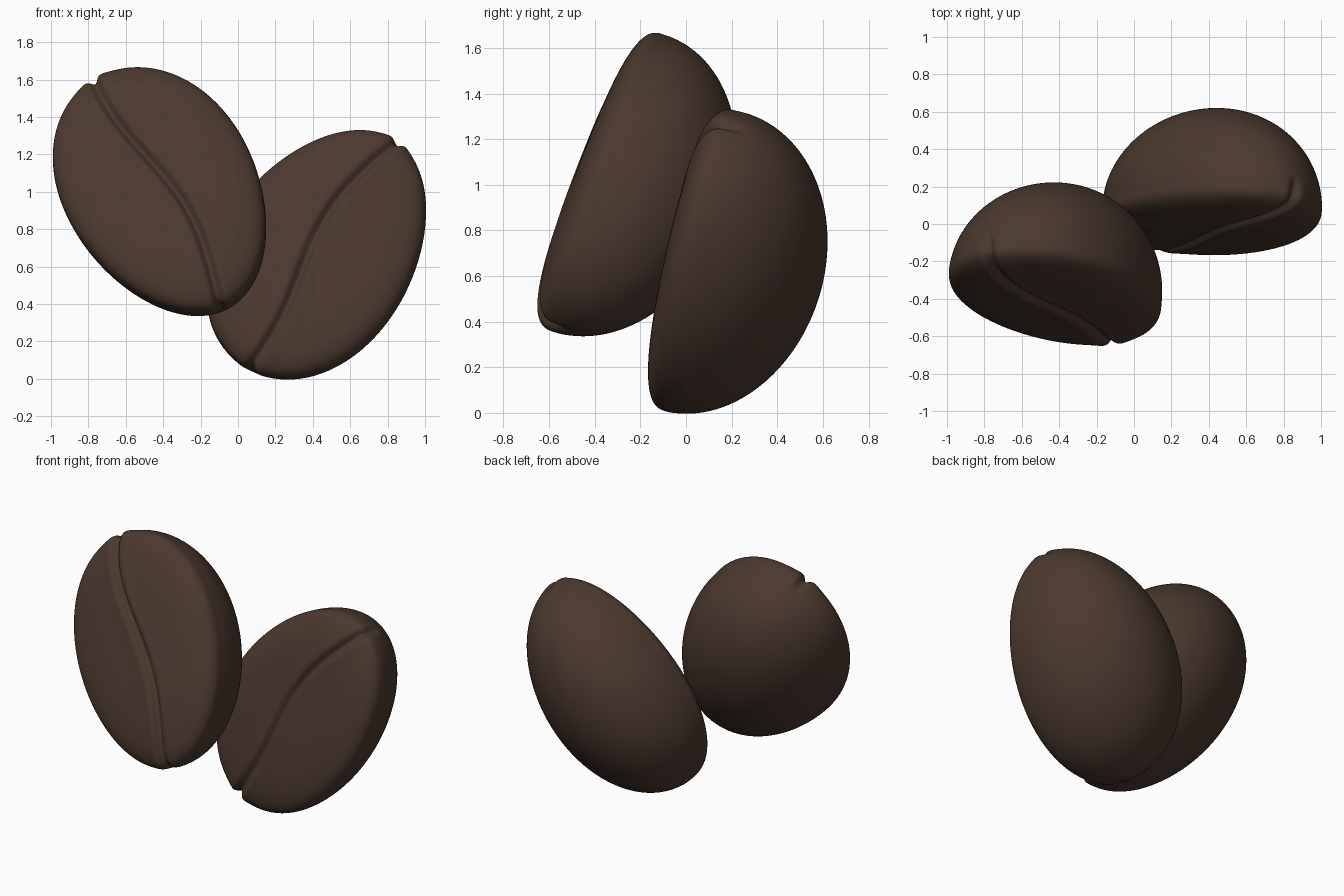
import bpy
import bmesh
from math import sin, exp, hypot, radians
from mathutils import Matrix, Vector

cube = bpy.data.objects.get("Cube")
if cube:
    bpy.data.objects.remove(cube, do_unlink=True)

# Roasted brown, one colour for everything
brown = bpy.data.materials.new("roasted_brown")
brown.use_nodes = True
COLOUR = (0.070, 0.040, 0.028, 1)
brown.diffuse_color = COLOUR
bsdf = brown.node_tree.nodes["Principled BSDF"]
bsdf.inputs["Base Color"].default_value = COLOUR
bsdf.inputs["Roughness"].default_value = 0.6

HALF_WIDTH, HALF_LENGTH = 0.515, 0.735
FACE_DEPTH, DOME_DEPTH = 0.15, 0.53
FACE_POWER = 3.0


def bean_point(p):
    """Turn a unit sphere point into an egg outline with a flat face and a domed back."""
    x, y, z = p.x, -p.z, p.y
    skew = 0.0
    if y < 0:
        rho = min(1.0, hypot(x, z))
        y = -FACE_DEPTH * (1 - rho ** FACE_POWER) ** (1 / FACE_POWER)
    else:
        y *= DOME_DEPTH
        skew = 0.1 * y
    return Vector((x * HALF_WIDTH * (1 + 0.08 * z) + skew, y, z * HALF_LENGTH))


def groove_offset(p):
    """S-shaped crease with soft lips, fading out around the rim."""
    side = p.x - 0.055 * sin(4.1 * (0.17 - p.z))
    fade = min(1.0, max(0.0, (0.1 - p.y) / 0.14))
    fade = fade * fade * (3 - 2 * fade)
    return fade * (0.01 * exp(-(side / 0.08) ** 2) - 0.04 * exp(-(side / 0.027) ** 2))


def make_bean_mesh():
    bm = bmesh.new()
    bmesh.ops.create_uvsphere(bm, u_segments=256, v_segments=128, radius=1)
    for v in bm.verts:
        v.co = bean_point(v.co)
    bm.normal_update()
    moves = [(v, v.normal * groove_offset(v.co)) for v in bm.verts]
    for v, move in moves:
        v.co += move
    for f in bm.faces:
        f.smooth = True
    bm.normal_update()
    mesh = bpy.data.meshes.new("bean")
    bm.to_mesh(mesh)
    bm.free()
    mesh.materials.append(brown)
    return mesh


# Two copies of one bean, turned end for end and leaning back
bean_mesh = make_bean_mesh()


def place_bean(name, centre, spin, lean, yaw):
    bean = bpy.data.objects.new(name, bean_mesh)
    bpy.context.collection.objects.link(bean)
    bean.matrix_world = (Matrix.Translation(centre)
                         @ Matrix.Rotation(radians(yaw), 4, 'Z')
                         @ Matrix.Rotation(radians(-lean), 4, 'X')
                         @ Matrix.Rotation(radians(spin), 4, 'Y'))


place_bean("right_bean", (-0.404, -0.338, 1.0), -28, 20, -2)
place_bean("left_bean", (0.435, 0.075, 0.672), 212, 14, -5)
